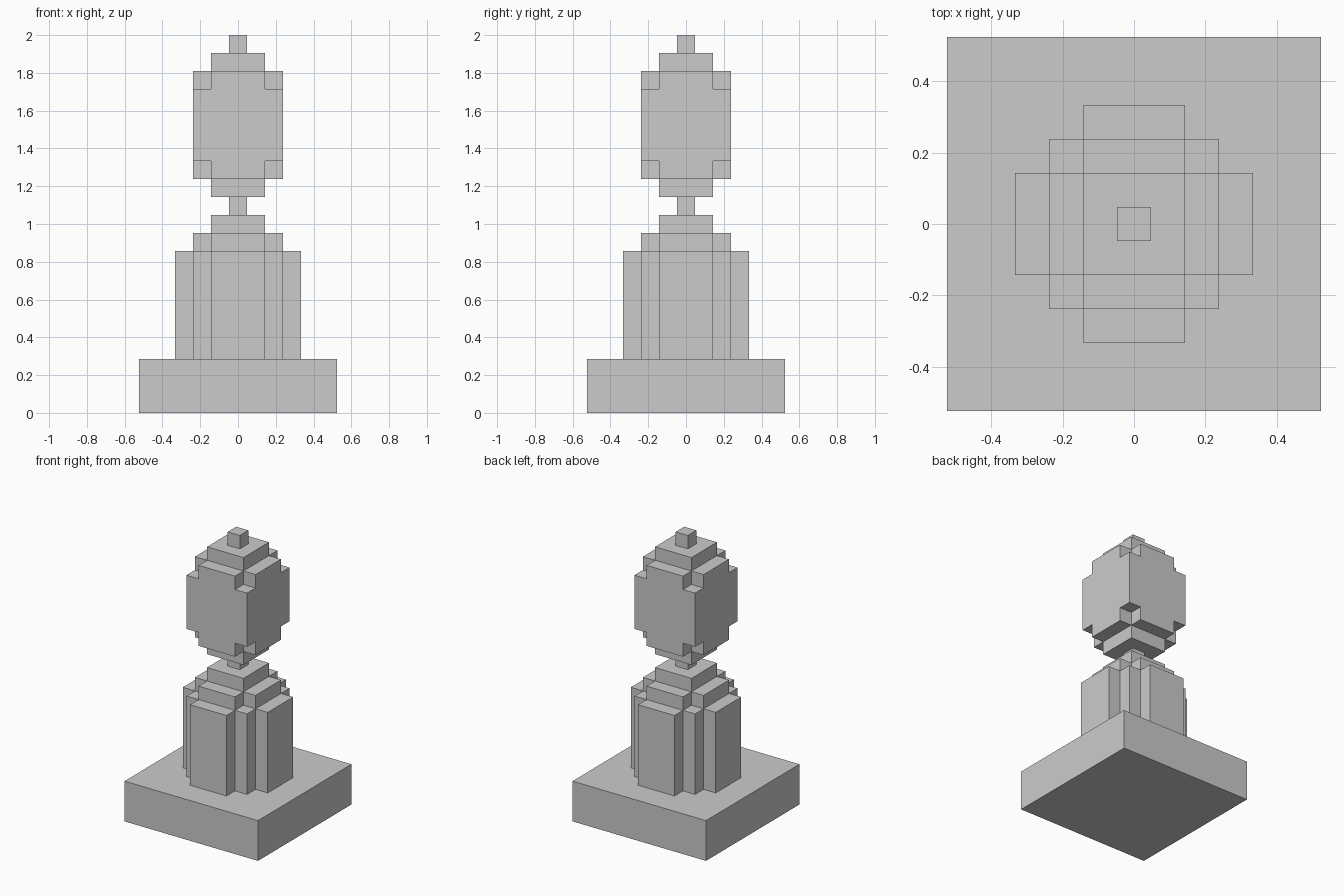
import bpy
import bmesh
from mathutils import Vector

if "Cube" in bpy.data.objects:
    bpy.data.objects.remove(bpy.data.objects["Cube"])

U = 2 / 21  # size of one block


# Layer outlines in block units, centred on the axis
def square(half):
    return lambda x, y: max(abs(x), abs(y)) <= half


def cross(length, width):
    return lambda x, y: max(abs(x), abs(y)) <= length and min(abs(x), abs(y)) <= width


def pillar(x, y):
    return square(2)(x, y) or cross(3, 1)(x, y)


# Parts from bottom to top: (number of block layers, outline)
PARTS = {
    "base_plinth": [(3, square(5))],
    "body": [(6, pillar)],
    "shoulders": [(1, cross(2, 1)), (1, square(1))],
    "neck": [(1, square(0))],
    "head": [(1, square(1)), (1, cross(2, 1)), (4, square(2)),
             (1, cross(2, 1)), (1, square(1))],
    "top_knob": [(1, square(0))],
}

# Fill the block grid
cells, z = {}, 0
for name, layers in PARTS.items():
    for count, inside in layers:
        for _ in range(count):
            for x in range(-5, 6):
                for y in range(-5, 6):
                    if inside(x, y):
                        cells[x, y, z] = name
            z += 1

AXES = [Vector(a) for a in ((1, 0, 0), (0, 1, 0), (0, 0, 1))]


# Skin each part with its exposed sides only, then merge flat areas
def build_part(name):
    bm = bmesh.new()
    for cell in [c for c, part in cells.items() if part == name]:
        centre = Vector(cell) + Vector((0, 0, 0.5))
        for i in range(3):
            for sign in (1, -1):
                n = AXES[i] * sign
                if tuple(int(a + b) for a, b in zip(cell, n)) in cells:
                    continue
                u = AXES[(i + 1) % 3]
                v = n.cross(u)
                corners = [(-1, -1), (1, -1), (1, 1), (-1, 1)]
                bm.faces.new([bm.verts.new((centre + (n + u * a + v * b) / 2) * U)
                              for a, b in corners])
    bmesh.ops.remove_doubles(bm, verts=bm.verts[:], dist=0.001)
    bmesh.ops.dissolve_limit(bm, angle_limit=0.01, verts=bm.verts[:], edges=bm.edges[:])
    mesh = bpy.data.meshes.new(name)
    bm.to_mesh(mesh)
    bm.free()
    bpy.context.collection.objects.link(bpy.data.objects.new(name, mesh))


for part_name in PARTS:
    build_part(part_name)
